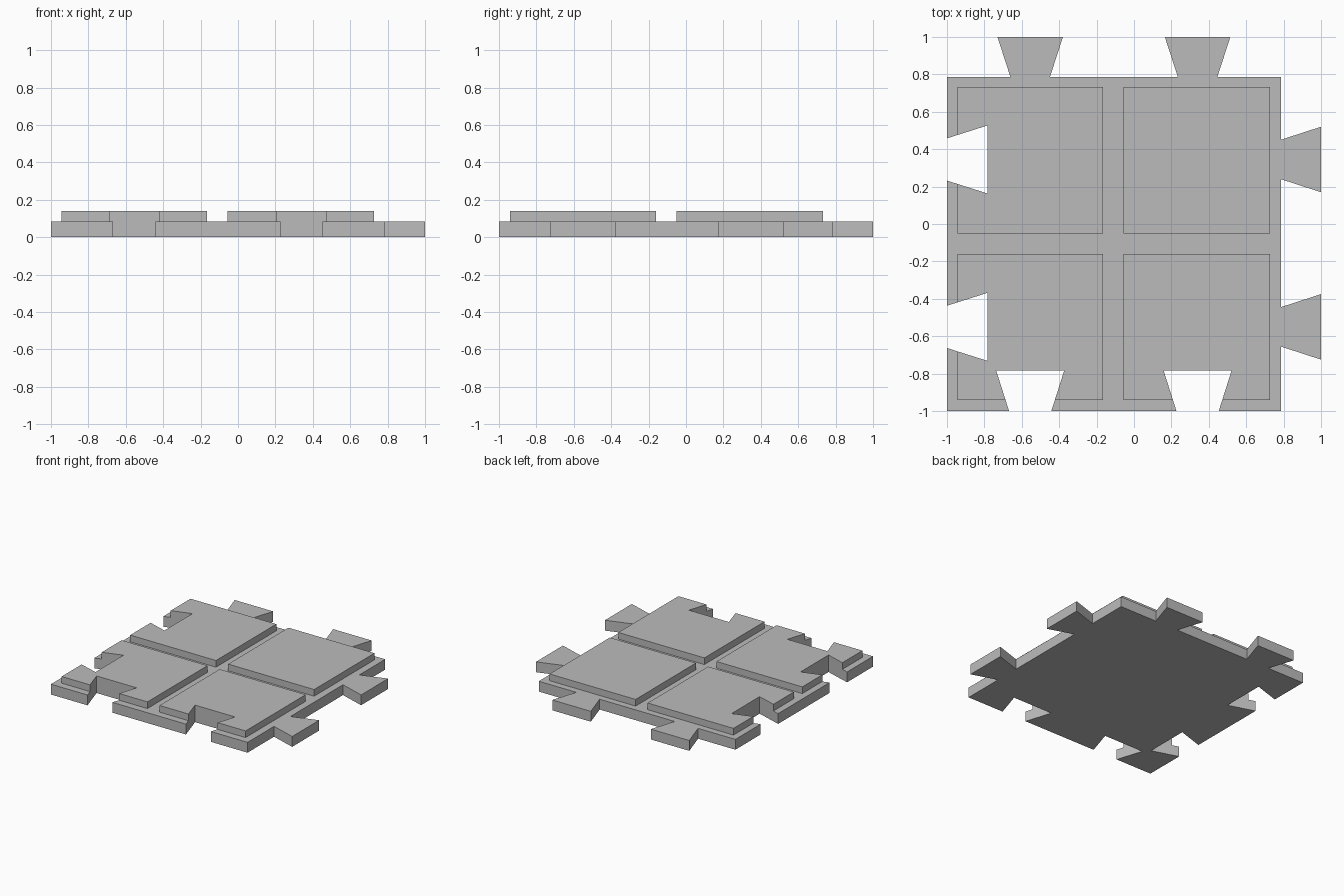
import bpy
import bmesh

cube = bpy.data.objects.get("Cube")
if cube:
    bpy.data.objects.remove(cube, do_unlink=True)

# Single grey material
GREY = (0.5, 0.5, 0.5, 1.0)
grey = bpy.data.materials.new("grey")
grey.use_nodes = True
grey.diffuse_color = GREY
grey.node_tree.nodes["Principled BSDF"].inputs["Base Color"].default_value = GREY

BASE_TOP, TILE_TOP = 0.085, 0.14
LOW, HIGH, TIP = -1.0, 0.787, 1.0      # base edges and tab tips
NOTCH_FLOOR = -0.783
JOINTS_X = (-0.555, 0.34)              # joint centres along the front and back
JOINTS_Y = (-0.55, 0.345)              # joint centres along the sides


def notch_profile(edge, centres):
    """Dovetail notches along an edge, as (along, across) points."""
    depth = (edge - LOW) / (NOTCH_FLOOR - LOW)
    mouth = 0.113 + 0.069 * depth
    points = []
    for c in centres:
        points += [(c - mouth, edge), (c - 0.182, NOTCH_FLOOR),
                   (c + 0.182, NOTCH_FLOOR), (c + mouth, edge)]
    return points


def tab_profile(centres):
    """Dovetail tabs along the high edge, as (along, across) points."""
    points = []
    for c in centres:
        points += [(c - 0.106, HIGH), (c - 0.175, TIP),
                   (c + 0.175, TIP), (c + 0.106, HIGH)]
    return points


def outline(x0, x1, y0, y1, front=(), right=(), back=(), left=()):
    """Anticlockwise rectangle with the edge profiles inserted."""
    return ([(x0, y0)] + list(front)
            + [(x1, y0)] + [(b, a) for a, b in right]
            + [(x1, y1)] + list(reversed(back))
            + [(x0, y1)] + [(b, a) for a, b in reversed(left)])


def prism(name, points, bottom, top):
    bm = bmesh.new()
    face = bm.faces.new([bm.verts.new((x, y, bottom)) for x, y in points])
    extruded = bmesh.ops.extrude_face_region(bm, geom=[face], use_keep_orig=True)
    verts = [g for g in extruded["geom"] if isinstance(g, bmesh.types.BMVert)]
    bmesh.ops.translate(bm, verts=verts, vec=(0, 0, top - bottom))
    bmesh.ops.recalc_face_normals(bm, faces=bm.faces)
    mesh = bpy.data.meshes.new(name)
    bm.to_mesh(mesh)
    bm.free()
    mesh.materials.append(grey)
    obj = bpy.data.objects.new(name, mesh)
    bpy.context.collection.objects.link(obj)


# Interlocking base plate
prism("base_plate",
      outline(LOW, HIGH, LOW, HIGH,
              front=notch_profile(LOW, JOINTS_X), right=tab_profile(JOINTS_Y),
              back=tab_profile(JOINTS_X), left=notch_profile(LOW, JOINTS_Y)),
      0, BASE_TOP)

# Four raised tiles, cut where they overlap the notches
COLUMNS = (("right", -0.945, -0.165), ("left", -0.055, 0.727))
ROWS = (("front", -0.94, -0.16), ("back", -0.05, 0.733))
for i, (side, x0, x1) in enumerate(COLUMNS):
    for j, (end, y0, y1) in enumerate(ROWS):
        prism(f"tile_{end}_{side}",
              outline(x0, x1, y0, y1,
                      front=notch_profile(y0, [JOINTS_X[i]]) if j == 0 else (),
                      left=notch_profile(x0, [JOINTS_Y[j]]) if i == 0 else ()),
              BASE_TOP, TILE_TOP)
